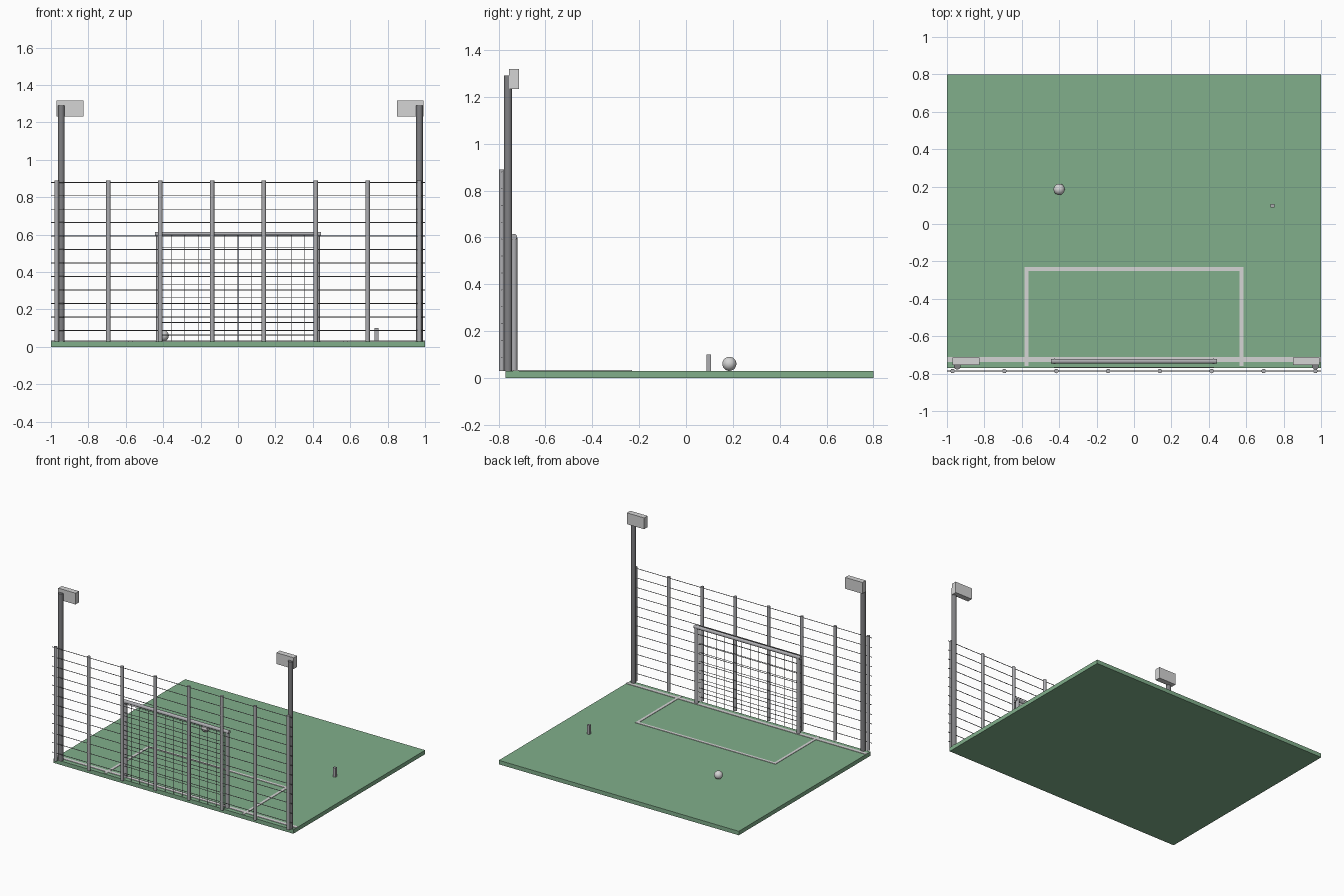
import bpy
import math
from mathutils import Vector

cube = bpy.data.objects.get("Cube")
if cube:
    bpy.data.objects.remove(cube, do_unlink=True)


def material(name, r, g, b):
    m = bpy.data.materials.new(name)
    m.use_nodes = True
    m.diffuse_color = (r, g, b, 1)
    m.node_tree.nodes["Principled BSDF"].inputs["Base Color"].default_value = (r, g, b, 1)
    return m


GREEN = material("turf green", 0.22, 0.43, 0.26)
WHITE = material("line white", 0.66, 0.66, 0.66)
STEEL = material("steel grey", 0.42, 0.42, 0.44)
DARK = material("dark pole grey", 0.22, 0.22, 0.23)
WIRE = material("wire grey", 0.28, 0.28, 0.29)


def finish(name, mat):
    ob = bpy.context.object
    ob.name = name
    ob.data.materials.append(mat)
    return ob


def box(name, mat, x0, x1, y0, y1, z0, z1):
    bpy.ops.mesh.primitive_cube_add(size=1, location=((x0 + x1) / 2, (y0 + y1) / 2, (z0 + z1) / 2))
    bpy.context.object.scale = (x1 - x0, y1 - y0, z1 - z0)
    bpy.ops.object.transform_apply(location=False, rotation=False)
    return finish(name, mat)


def rod(name, mat, start, end, radius, sides=16):
    a, b = Vector(start), Vector(end)
    bpy.ops.mesh.primitive_cylinder_add(vertices=sides, radius=radius, depth=(b - a).length,
                                        location=(a + b) / 2)
    ob = bpy.context.object
    ob.rotation_euler = (b - a).to_track_quat('Z', 'Y').to_euler()
    bpy.ops.object.shade_smooth_by_angle(angle=math.radians(40))
    return finish(name, mat)


# Pitch
TOP = 0.03
box("pitch", GREEN, -1, 1, -0.77, 0.8, 0, TOP)

# Painted lines
LINE = TOP + 0.003
box("goal_line", WHITE, -1, 1, -0.738, -0.712, TOP - 0.002, LINE)
box("area_front_line", WHITE, -0.585, 0.585, -0.25, -0.23, TOP - 0.002, LINE)
for side, s in (("left", 1), ("right", -1)):
    x = s * 0.575
    box("area_line_" + side, WHITE, x - 0.01, x + 0.01, -0.76, -0.24, TOP - 0.002, LINE)

# Fence posts and horizontal wires
FENCE_Y = -0.786
for i in range(8):
    x = -0.97 + i * 1.94 / 7
    rod(f"fence_post_{i + 1}", STEEL, (x, FENCE_Y, TOP), (x, FENCE_Y, 0.89), 0.012)
for i in range(12):
    z = 0.88 - i * 0.072
    rod(f"fence_wire_{i + 1}", WIRE, (-1, FENCE_Y, z), (1, FENCE_Y, z), 0.0025, 6)

# Goal frame
GOAL_Y = -0.734
for side, s in (("left", 1), ("right", -1)):
    rod("goal_post_" + side, STEEL, (s * 0.425, GOAL_Y, TOP), (s * 0.425, GOAL_Y, 0.6), 0.014)
rod("goal_crossbar", STEEL, (-0.443, GOAL_Y, 0.602), (0.443, GOAL_Y, 0.602), 0.013)

# Goal net
NET_Y = -0.766
for i in range(13):
    x = -0.426 + i * 0.071
    rod(f"net_upright_{i + 1}", WIRE, (x, NET_Y, TOP), (x, NET_Y, 0.6), 0.002, 6)
for i in range(9):
    z = 0.6 - i * 0.067
    rod(f"net_row_{i + 1}", WIRE, (-0.426, NET_Y, z), (0.426, NET_Y, z), 0.002, 6)

# Floodlights
for side, x, x0, x1 in (("right", -0.945, -0.97, -0.826), ("left", 0.97, 0.849, 0.993)):
    rod("light_pole_" + side, DARK, (x, -0.76, TOP), (x, -0.76, 1.29), 0.018)
    box("lamp_" + side, WHITE, x0, x1, -0.755, -0.714, 1.233, 1.318)

# Ball and small marker
bpy.ops.mesh.primitive_uv_sphere_add(segments=24, ring_count=16, radius=0.03, location=(-0.4, 0.185, 0.06))
bpy.ops.object.shade_smooth()
finish("ball", WHITE)
box("marker", STEEL, 0.73, 0.75, 0.088, 0.107, TOP, 0.1)
